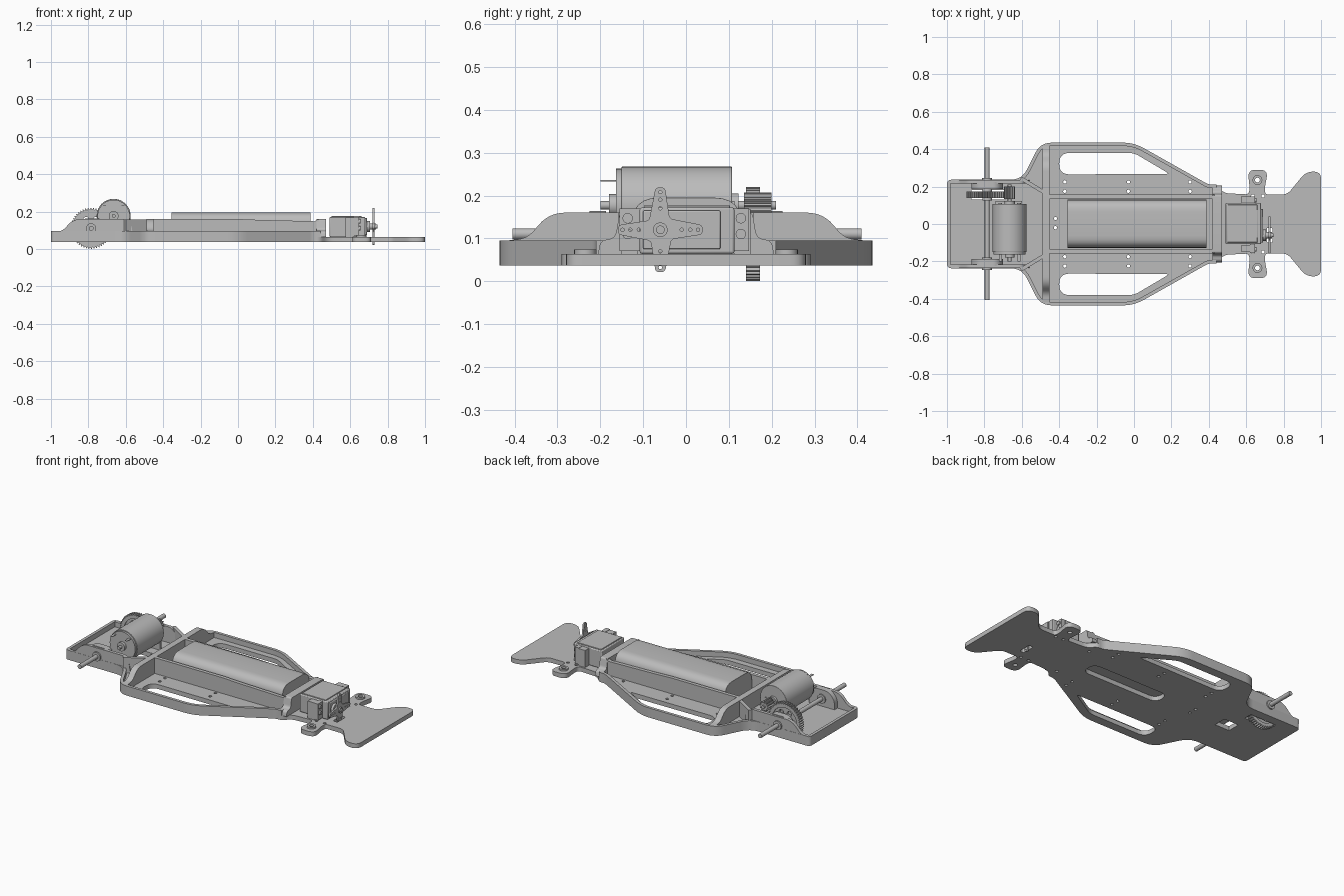
import bpy, bmesh, math
from mathutils import Vector

cube = bpy.data.objects.get("Cube")
if cube:
    bpy.data.objects.remove(cube, do_unlink=True)

grey = bpy.data.materials.new("plain grey")
grey.use_nodes = True
grey.diffuse_color = (0.5, 0.5, 0.5, 1)
grey.node_tree.nodes["Principled BSDF"].inputs["Base Color"].default_value = (0.5, 0.5, 0.5, 1)

FLOOR, TOP, RAIL, WALL = 0.037, 0.064, 0.095, 0.16


def rounded(pts, closed=True, steps=6):
    """Fillet each (u, v, radius) corner."""
    out, n = [], len(pts)
    for i, (u, v, r) in enumerate(pts):
        p = Vector((u, v))
        if not r or (not closed and i in (0, n - 1)):
            out.append(p)
            continue
        a = Vector(pts[i - 1][:2]) - p
        b = Vector(pts[(i + 1) % n][:2]) - p
        r = min(r, a.length * 0.49, b.length * 0.49)
        a, b = p + a.normalized() * r, p + b.normalized() * r
        for k in range(steps + 1):
            t = k / steps
            out.append(a * (1 - t) ** 2 + p * 2 * t * (1 - t) + b * t * t)
    return out


def circle(u, v, r, n=24):
    return [Vector((u + r * math.cos(k * math.tau / n), v + r * math.sin(k * math.tau / n)))
            for k in range(n)]


def box2(u0, u1, v0, v1, r=0):
    return rounded([(u0, v0, r), (u1, v0, r), (u1, v1, r), (u0, v1, r)])


def flip(loop):
    return [Vector((p[0], -p[1])) for p in loop]


def prism(name, loops, lo, hi, axis="z", bevel=0):
    """Extrude an outline with holes along an axis."""
    curve = bpy.data.curves.new(name, "CURVE")
    curve.dimensions, curve.fill_mode = "2D", "BOTH"
    curve.extrude = (hi - lo) / 2
    for loop in loops:
        s = curve.splines.new("POLY")
        s.points.add(len(loop) - 1)
        for q, p in zip(s.points, loop):
            q.co = (p[0], p[1], 0, 1)
        s.use_cyclic_u = True
    temp = bpy.data.objects.new(name, curve)
    bpy.context.collection.objects.link(temp)
    dg = bpy.context.evaluated_depsgraph_get()
    mesh = bpy.data.meshes.new_from_object(temp.evaluated_get(dg))
    bpy.data.objects.remove(temp, do_unlink=True)
    mid = (lo + hi) / 2
    for vert in mesh.vertices:
        u, v, w = vert.co
        w += mid
        vert.co = {"z": (u, v, w), "y": (u, w, v), "x": (w, u, v)}[axis]
    bm = bmesh.new()
    bm.from_mesh(mesh)
    bmesh.ops.remove_doubles(bm, verts=bm.verts, dist=0.00005)
    bmesh.ops.recalc_face_normals(bm, faces=bm.faces)
    bm.to_mesh(mesh)
    bm.free()
    mesh.shade_smooth()
    mesh.set_sharp_from_angle(angle=math.radians(30))
    mesh.materials.clear()
    mesh.materials.append(grey)
    obj = bpy.data.objects.new(name, mesh)
    bpy.context.collection.objects.link(obj)
    if bevel:
        m = obj.modifiers.new("edge", "BEVEL")
        m.width, m.segments, m.limit_method = bevel, 2, "ANGLE"
    return obj


def box(name, x, y, z, bevel=0):
    return prism(name, [box2(*x, *y)], *z, bevel=bevel)


def rod(name, u, v, r, lo, hi, axis="y", bevel=0):
    return prism(name, [circle(u, v, r, 32)], lo, hi, axis, bevel)


def ribbon(path, width):
    """Closed strip between an open path and its offset to the left."""
    inner = []
    for i, p in enumerate(path):
        a = (p - path[i - 1]).normalized() if i else None
        b = (path[i + 1] - p).normalized() if i < len(path) - 1 else None
        a, b = a or b, b or a
        na, nb = Vector((-a.y, a.x)), Vector((-b.y, b.x))
        m = (na + nb).normalized()
        inner.append(p + m * width / max(m.dot(na), 0.4))
    return path + inner[::-1]


# Floor plate outline, left half from bumper to tail
nose = [(1, .28, .05), (.92, .28, .07), (.82, .158, .03), (.70, .158, .02), (.70, .20, .03),
        (.718, .29, .05), (.607, .29, .05), (.618, .20, .03), (.615, .158, .02), (.48, .165, .03)]
tub = [(.44, .21, .02), (.40, .21, .04), (0, .435, .06), (-.5, .435, .06),
       (-.6, .237, .06), (-1, .237, .025)]


def both(half):
    return half + [(x, -y, r) for x, y, r in half[::-1]]


# Openings in the floor
side_slot = rounded([(-.4, .265, .07), (-.4, .38, .07), (0, .38, .03), (.19, .268, .02)])
holes = [side_slot, flip(side_slot), box2(-.2, .33, -.05, .05, .05), box2(-.71, -.61, -.03, .05),
         box2(-.87, -.69, .13, .182), box2(.71, .74, -.10, -.02, .01)]
for x, y in [(-.37, .225), (-.37, .175), (-.03, .225), (-.03, .175), (.3, .225), (.3, .175),
             (.44, .14), (.635, .15), (.69, .15)]:
    holes += [circle(x, s * y, .009, 12) for s in (1, -1)]
holes += [circle(-.42, y, .009, 12) for y in (.03, -.02)]
holes += [circle(.66, s * .235, .013, 16) for s in (1, -1)]
prism("floor_plate", [rounded(both(nose + tub))] + holes, FLOOR, TOP)

# Perimeter wall
prism("perimeter_wall", [ribbon(rounded(both(tub), closed=False), .018)], TOP, RAIL)

# Cross bulkheads
half = [(.418, TOP, 0), (.418, RAIL, 0), (.37, RAIL + .005, .03), (.32, WALL, .05)]
prism("rear_bulkhead", [rounded(half + [(-y, z, r) for y, z, r in half[::-1]])], -.49, -.452, "x")
half = [(.205, TOP, 0), (.20, RAIL, .02), (.165, .10, .03), (.155, WALL, .01)]
prism("front_bulkhead", [rounded(half + [(-y, z, r) for y, z, r in half[::-1]])], .42, .47, "x")

# Mirrored side parts
tub_side = [(-.46, TOP), (.43, TOP), (.43, WALL), (.41, .148), (.12, .155), (0, WALL), (-.46, WALL)]
tail_side = rounded([(-.99, RAIL - .002, 0), (-.94, RAIL, .03), (-.88, WALL, .04), (-.60, WALL, .03),
                     (-.57, .13, .02), (-.56, TOP, 0), (-.99, TOP, 0)])
for s, side in ((1, "left"), (-1, "right")):
    def span(a, b):
        return sorted((s * a, s * b))
    prism(side + "_battery_wall", [tub_side], *span(.135, .157), "y")
    prism(side + "_tail_wall", [tail_side], *span(.216, .236), "y")
    brace = ribbon([Vector((-.61, .236)), Vector((-.48, .157))], .02)
    prism(side + "_brace", [brace if s > 0 else flip(brace)], TOP, WALL - .002)
    block = rounded([(-.87, TOP, 0), (-.87, .12, .03), (-.83, WALL + .004, .03),
                     (-.73, WALL + .004, .03), (-.70, .12, .03), (-.70, TOP, 0)])
    prism(side + "_axle_block", [block], *span(.187, .225), "y")
    rod(side + "_axle_bearing", -.785, .11, .027, *span(.18, .245))
    prism(side + "_ear_ring", [circle(.66, s * .235, .026), circle(.66, s * .235, .013, 16)],
          TOP, TOP + .01)
    # Servo posts and screws
    box(side + "_servo_post", (.575, .62), span(.112, .15), (TOP, .168))
    for z in (.11, .147):
        rod(side + "_servo_screw", s * .132 - .004, z, .012, .645, .655, "x")

# Battery pack
pack = rounded([(-.127, TOP, .02), (.13, TOP, .02), (.13, .195, .07), (-.127, .195, .07)])
prism("battery_pack", [pack], -.355, .388, "x", .006)

# Rear axle and spur gear
rod("rear_axle", -.785, .11, .013, -.405, .41)


def gear(name, u, v, r, teeth, depth, lo, hi, bore):
    loop = []
    for k in range(teeth * 4):
        a = k * math.tau / (teeth * 4)
        q = r if k % 4 < 2 else r - depth
        loop.append((u + q * math.cos(a), v + q * math.sin(a)))
    prism(name, [loop, circle(u, v, bore, 32)], lo, hi, "y")


gear("spur_gear_rim", -.785, .11, .11, 48, .009, .14, .173, .082)
web = [circle(-.785, .11, .083, 32)]
for k in range(6):
    a = k * math.tau / 6
    web.append(circle(-.785 + .053 * math.cos(a), .11 + .053 * math.sin(a), .016, 16))
prism("spur_gear_web", web, .148, .165, "y")
rod("spur_gear_hub", -.785, .11, .026, .125, .178)

# Motor with end bosses, shaft, pinion and terminals
MX, MZ = -.665, .177
rod("motor_can", MX, MZ, .091, -.15, .107, bevel=.008)
rod("motor_end_cap", MX, MZ, .086, -.163, -.148)
rod("motor_rear_boss", MX, MZ, .026, -.18, -.16)
rod("motor_front_boss", MX, MZ, .028, .105, .122)
rod("motor_shaft", MX, MZ, .010, -.20, .21)
gear("pinion_gear", MX, MZ, .03, 12, .008, .135, .2, .009)
for dx in (-.05, .05):
    box("motor_terminal", (MX + dx - .008, MX + dx + .008), (-.2, -.16), (.233, .236))
    rod("motor_mount_screw", MX + dx, MZ, .010, .105, .113)
box("motor_cradle", (-.74, -.60), (.108, .122), (TOP, .13))

# Steering servo
box("servo_body", (.49, .68), (-.108, .113), (TOP, .172), .005)
box("servo_lid", (.5, .66), (-.098, .103), (.17, .177), .002)
box("servo_flange", (.62, .647), (-.155, .147), (.07, .17))
box("servo_gearbox", (.675, .69), (-.10, .08), (.075, .165), .003)
rod("servo_output", -.06, .12, .03, .685, .705, "x")
rod("servo_shaft", -.06, .12, .017, .70, .738, "x")
rod("servo_horn_screw", -.06, .12, .01, .735, .745, "x")

# Four-armed steering horn with link holes
arms, links = [], []
for k in range(4):
    d = Vector((math.cos(k * math.pi / 2), math.sin(k * math.pi / 2)))
    n = Vector((-d.y, d.x))
    c = Vector((-.06, .12))
    for dist, off, r in ((.026, -.022, .008), (.099, -.011, .010), (.099, .011, .010)):
        p = c + d * dist + n * off
        arms.append((p.x, p.y, r))
    for dist in (.05, .07, .088):
        p = c + d * dist
        links.append(circle(p.x, p.y, .004, 10))
prism("steering_horn", [rounded(arms)] + links, .72, .73, "x")
